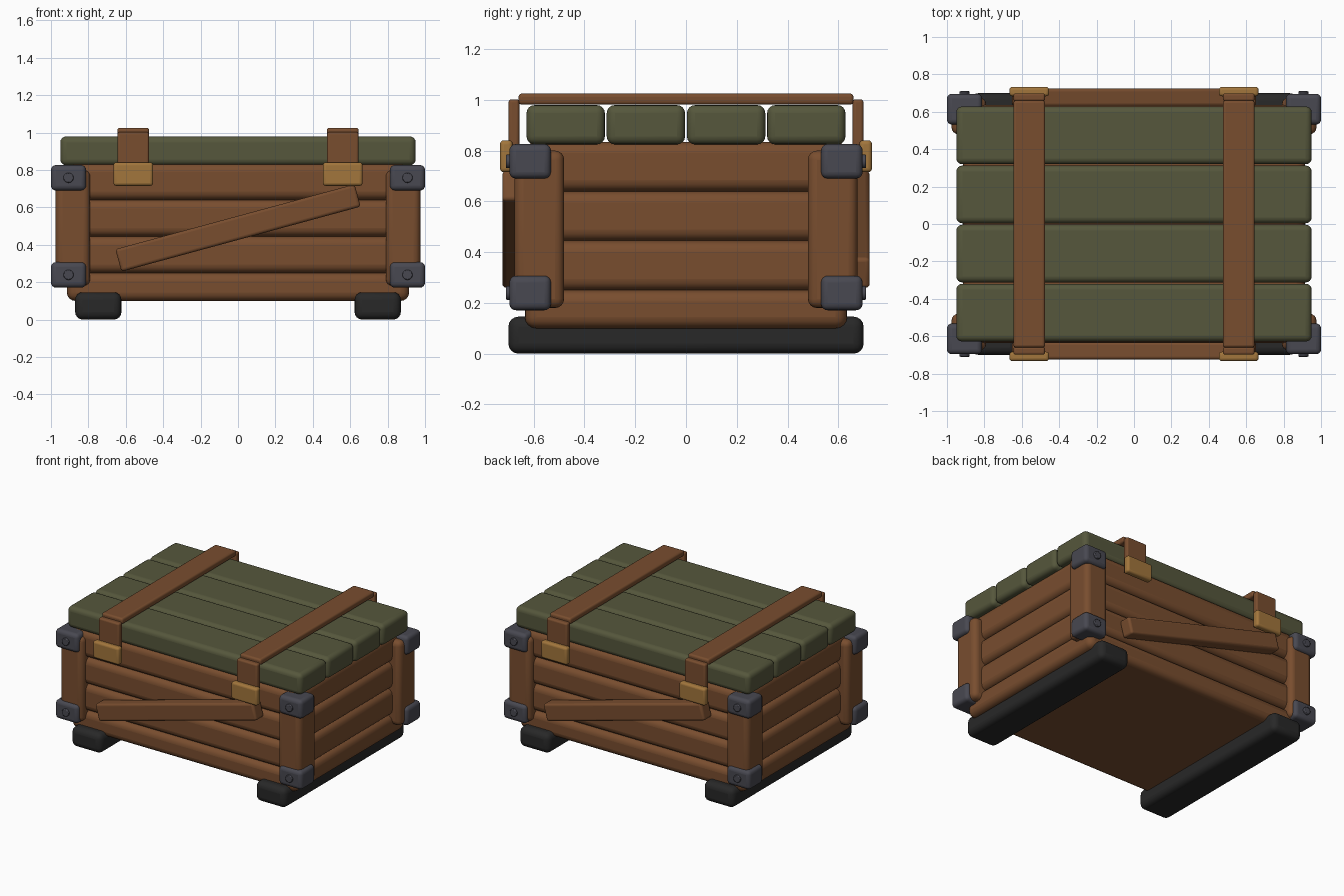
import bpy
import math

cube = bpy.data.objects.get("Cube")
if cube:
    bpy.data.objects.remove(cube, do_unlink=True)


def material(name, rgb):
    m = bpy.data.materials.new(name)
    m.use_nodes = True
    m.diffuse_color = (*rgb, 1)
    m.node_tree.nodes["Principled BSDF"].inputs["Base Color"].default_value = (*rgb, 1)
    return m


WOOD = material("brown wood", (0.19, 0.075, 0.028))
GREEN = material("olive paint", (0.092, 0.095, 0.045))
STEEL = material("dark steel", (0.065, 0.065, 0.082))
RUBBER = material("black skid", (0.021, 0.021, 0.021))
BRASS = material("brass", (0.36, 0.18, 0.045))


def finish(name, mat, bevel, segments=4):
    """Name, colour, bevel and smooth the active object."""
    ob = bpy.context.object
    ob.name = name
    ob.data.materials.append(mat)
    bpy.ops.object.transform_apply(location=False, rotation=False, scale=True)
    if bevel:
        mod = ob.modifiers.new("rounded edges", "BEVEL")
        mod.width = bevel
        mod.segments = segments
        mod.limit_method = "ANGLE"
    bpy.ops.object.shade_smooth_by_angle(angle=math.radians(35))
    return ob


def box(name, mat, center, size, bevel, rotation=(0, 0, 0)):
    bpy.ops.mesh.primitive_cube_add(size=1, location=center, rotation=rotation)
    bpy.context.object.scale = size
    return finish(name, mat, bevel)


# Body: four stacked rounded plank courses
levels = [0.10, 0.25, 0.445, 0.64, 0.835]
for low, high in zip(levels, levels[1:]):
    box("body_plank", WOOD, (0, 0, (low + high) / 2), (1.83, 1.27, high - low), 0.045)

# Lid: four planks running along x
for i in range(4):
    box("lid_plank", GREEN, (0, (i - 1.5) * 0.316, 0.902), (1.9, 0.309, 0.155), 0.032)

for sx in (-1, 1):
    # Skid under each end
    box("skid", RUBBER, (sx * 0.747, 0, 0.073), (0.247, 1.4, 0.146), 0.04)

    # Strap over the lid with hanging ends and buckles
    box("strap_top", WOOD, (sx * 0.56, 0, 1.003), (0.17, 1.32, 0.044), 0.014)
    for sy in (-1, 1):
        box("strap_end", WOOD, (sx * 0.56, sy * 0.678, 0.87), (0.168, 0.042, 0.265), 0.012)
        box("buckle", BRASS, (sx * 0.56, sy * 0.708, 0.778), (0.212, 0.05, 0.126), 0.016)

        # Corner post with steel brackets and bolts
        box("corner_post", WOOD, (sx * 0.883, sy * 0.578, 0.49), (0.185, 0.196, 0.62), 0.036)
        for z in (0.239, 0.758):
            box("corner_bracket", STEEL, (sx * 0.906, sy * 0.614, z), (0.188, 0.164, 0.136), 0.026)
            bpy.ops.mesh.primitive_cylinder_add(
                vertices=20, radius=0.027, depth=0.04,
                location=(sx * 0.906, sy * 0.69, z), rotation=(math.pi / 2, 0, 0))
            finish("bracket_bolt", STEEL, 0.005, 2)

# Diagonal brace on the front and back
for sy in (-1, 1):
    box("diagonal_brace", WOOD, (0, sy * 0.677, 0.49), (1.325, 0.094, 0.124), 0.016,
        (0, sy * math.radians(15.2), 0))
